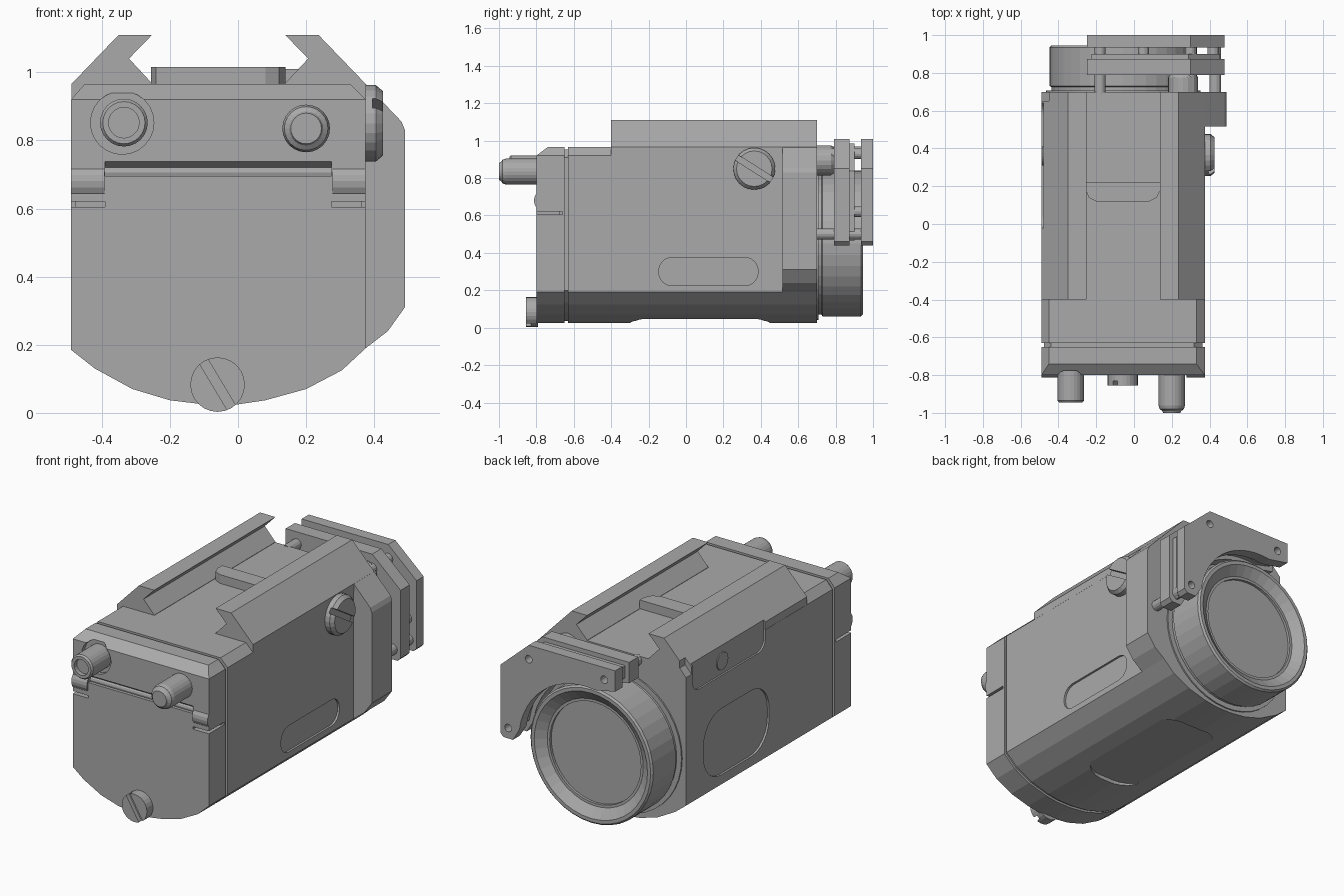
import bpy, bmesh, math
from mathutils import Vector

if "Cube" in bpy.data.objects:
    bpy.data.objects.remove(bpy.data.objects["Cube"], do_unlink=True)

GREY = (0.4, 0.4, 0.4, 1.0)
mat = bpy.data.materials.new("housing grey")
mat.diffuse_color = GREY
mat.use_nodes = True
mat.node_tree.nodes["Principled BSDF"].inputs["Base Color"].default_value = GREY


def place(axis, u, v, t):
    return {"X": (t, u, v), "Y": (u, t, v), "Z": (u, v, t)}[axis]


def finish(name, bm):
    bmesh.ops.recalc_face_normals(bm, faces=bm.faces)
    me = bpy.data.meshes.new(name)
    bm.to_mesh(me)
    bm.free()
    ob = bpy.data.objects.new(name, me)
    bpy.context.collection.objects.link(ob)
    me.materials.append(mat)
    return ob


def prism(name, pts, axis, a, b):
    """Extrude a closed 2D outline along an axis from a to b."""
    bm = bmesh.new()
    ends = [[bm.verts.new(place(axis, u, v, t)) for u, v in pts] for t in (a, b)]
    n = len(pts)
    bm.faces.new(ends[0])
    bm.faces.new(ends[1])
    for i in range(n):
        j = (i + 1) % n
        bm.faces.new((ends[0][i], ends[0][j], ends[1][j], ends[1][i]))
    return finish(name, bm)


def lathe(name, cu, cv, axis, profile, n=24):
    """Turn (radius, position) steps round an axis and cap both ends."""
    bm = bmesh.new()
    rings = []
    for r, t in profile:
        rings.append([bm.verts.new(place(axis, cu + r * math.cos(k * math.tau / n),
                                         cv + r * math.sin(k * math.tau / n), t)) for k in range(n)])
    bm.faces.new(rings[0])
    bm.faces.new(rings[-1])
    for p, q in zip(rings, rings[1:]):
        for k in range(n):
            m = (k + 1) % n
            bm.faces.new((p[k], p[m], q[m], q[k]))
    return finish(name, bm)


def rect(u0, u1, v0, v1):
    return [(u0, v0), (u1, v0), (u1, v1), (u0, v1)]


def rounded(u0, u1, v0, v1, r, steps=6):
    pts = []
    for q, (cu, cv) in enumerate([(u1 - r, v1 - r), (u0 + r, v1 - r), (u0 + r, v0 + r), (u1 - r, v0 + r)]):
        for k in range(steps + 1):
            a = (q + k / steps) * math.pi / 2
            pts.append((cu + r * math.cos(a), cv + r * math.sin(a)))
    return pts


def slot(cu, cv, du, dv, half):
    """Long thin rectangle through a centre along (du, dv)."""
    d = Vector((du, dv)).normalized()
    s = Vector((-d.y, d.x)) * half
    c, d = Vector((cu, cv)), d * 0.2
    return [tuple(p) for p in (c + d + s, c - d + s, c - d - s, c + d - s)]


def cut(ob, *cutters):
    for c in cutters:
        mod = ob.modifiers.new("cut", "BOOLEAN")
        mod.operation, mod.solver, mod.object = "DIFFERENCE", "EXACT", c
        with bpy.context.temp_override(object=ob, active_object=ob):
            bpy.ops.object.modifier_apply(modifier=mod.name)
        bpy.data.objects.remove(c, do_unlink=True)
    return ob


L, R, MID = -0.49, 0.375, -0.057
# Housing section: flat sides, shallow round belly, chamfered top corners
belly = [(L, 0.185), (-0.42, 0.13), (-0.31, 0.07), (-0.2, 0.037), (-0.1, 0.025),
         (0.0, 0.025), (0.08, 0.037), (0.2, 0.07), (0.305, 0.125), (R, 0.19)]
section = belly + [(R, 0.92), (0.33, 0.965), (-0.45, 0.965), (L, 0.92)]
inner = [(MID + (x - MID) * 0.97, 0.5 + (z - 0.5) * 0.975) for x, z in section]

# Main housing with shallow pockets in both sides and the belly
body = prism("housing", section, "Y", -0.63, 0.70)
cut(body,
    prism("c", rounded(-0.145, 0.385, 0.225, 0.375, 0.07), "X", R - 0.012, 0.6),
    prism("c", rounded(-0.055, 0.54, 0.24, 0.62, 0.16), "X", -0.7, L + 0.012),
    prism("c", rounded(-0.26, 0.14, -0.30, 0.45, 0.15), "Z", -0.1, 0.047),
    prism("c", rounded(-0.02, 0.64, 0.81, 1.2, 0.06), "X", -0.7, L + 0.01))
prism("seam_core", inner, "Y", -0.68, -0.6)

# Front cap: sloped top edge, hinge groove, side slits and knob seat
cap = prism("front_cap", section, "Y", -0.80, -0.65)
cut(cap,
    prism("c", [(-0.84, 0.89), (-0.70, 0.995), (-0.84, 1.1)], "X", -1, 1),
    prism("c", [(-0.9, 0.695), (-0.775, 0.695), (-0.775, 0.72), (-0.81, 0.745), (-0.9, 0.745)],
          "X", -0.39, 0.275),
    prism("c", rect(-0.9, -0.66, 0.605, 0.62), "X", 0.275, 0.6),
    prism("c", rect(-0.9, -0.66, 0.605, 0.62), "X", -0.6, -0.39),
    lathe("c", -0.34, 0.852, "Y", [(0.093, -0.9), (0.093, -0.775)]))

# Hinge lugs and the pin between them
for side, x0 in (("left", 0.277), ("right", L)):
    lathe(side + "_hinge_lug", -0.755, 0.68, "X", [(0.058, x0), (0.058, x0 + 0.098)], 20)
lathe("hinge_pin", -0.765, 0.705, "X", [(0.02, -0.4), (0.02, 0.285)], 12)

# Accessory rails, one mirrored from the other about the housing middle
for side, s in (("left", 1), ("right", -1)):
    outline = [(0.4325, 0.92), (0.4325, 0.965), (0.293, 1.11), (0.195, 1.11),
               (0.263, 1.04), (0.195, 0.967), (0.195, 0.955), (0.38, 0.955)]
    rail = prism(side + "_rail", [(MID + s * x, z) for x, z in outline], "Y", -0.40, 0.70)
    if s < 0:
        cut(rail, prism("c", rect(-0.7, -0.45, 0.65, 0.9), "Z", 0.9, 1.2),
            prism("c", rect(-0.02, 0.64, 0.8, 1.2), "X", -0.7, L + 0.01))

# Cross stop between the rails, with rounded front corners
stop = [(-0.255, 0.22), (-0.255, 0.18), (-0.24, 0.14), (-0.2, 0.12),
        (0.08, 0.12), (0.12, 0.14), (0.14, 0.18), (0.14, 0.22)]
prism("cross_stop", stop, "Z", 0.95, 1.015)

# Rear side block
block = [(0.3, 0.15), (R, 0.19), (0.44, 0.24), (0.49, 0.31), (0.49, 0.83), (0.48, 0.855), (R, 0.965), (0.3, 0.9)]
prism("rear_side_block", block, "Y", 0.515, 0.70)

# Lens barrel with dished rim and flat glass
CZ = 0.45
lathe("barrel_collar", MID, CZ, "Y", [(0.41, 0.69), (0.41, 0.708)], 40)
lathe("lens_barrel", MID, CZ, "Y",
      [(0.38, 0.69), (0.38, 0.725), (0.39, 0.73), (0.39, 0.935), (0.38, 0.945), (0.36, 0.945),
       (0.305, 0.905), (0.29, 0.905), (0.29, 0.89)], 40)


# Rear clamp: stacked bracket plates curving round the barrel
def bracket(inset):
    arc = [(MID + (0.42 + inset) * math.cos(math.radians(a)), CZ + (0.42 + inset) * math.sin(math.radians(a)))
           for a in range(8, 106, 7)]
    i = inset
    return [(-0.25 + i, 0.89 + i), (-0.25 + i, 1.01 - i), (0.3 - i / 2, 1.01 - i), (0.48 - i, 0.85 - i / 2),
            (0.48 - i, 0.46 + i), (0.46 - i, 0.44 + i), (0.40 + i, 0.44 + i)] + arc


pins = [(0.30, 0.93), (-0.18, 0.94), (0.43, 0.5)]
for name, y0, y1, inset in (("inner", 0.79, 0.873, 0), ("middle", 0.873, 0.9, 0.025), ("outer", 0.935, 1.0, 0)):
    plate = prism(name + "_clamp_plate", bracket(inset), "Y", y0, y1)
    if name == "outer":
        cut(plate, *[lathe("c", x, z, "Y", [(0.022, 0.9), (0.022, 1.1)], 14) for x, z in pins])
for x, z in pins:
    lathe("clamp_pin", x, z, "Y", [(0.03, 0.69), (0.03, 0.95)], 14)
for x, z in ((0.42, 0.62), (0.05, 0.94)):
    lathe("clamp_spacer", x, z, "Y", [(0.03, 0.88), (0.03, 0.95)], 14)
lathe("clamp_standoff", 0.26, 0.895, "Y", [(0.08, 0.69), (0.08, 0.775), (0.07, 0.79)], 20)

# Front plug with a hollow end
plug = lathe("front_plug", -0.335, 0.852, "Y", [(0.07, -0.77), (0.07, -0.935), (0.062, -0.945)])
cut(plug, lathe("c", -0.335, 0.852, "Y", [(0.045, -1), (0.045, -0.92)], 20))

# Front button with a rounded tip
lathe("front_button", 0.2, 0.835, "Y",
      [(0.07, -0.78), (0.07, -0.96), (0.064, -0.98), (0.05, -0.99), (0.045, -1.0)])

# Slotted screws on the front and the left side, plain screw on the right
screw = lathe("front_screw", -0.06, 0.083, "Y", [(0.08, -0.79), (0.08, -0.855)])
cut(screw, prism("c", slot(-0.06, 0.083, 0.09, -0.15, 0.014), "Y", -0.9, -0.83))
knob = lathe("side_screw", 0.365, 0.85, "X", [(0.112, 0.36), (0.112, 0.405), (0.095, 0.425)])
cut(knob, prism("c", slot(0.365, 0.85, 0.19, -0.12, 0.016), "X", 0.395, 0.5))
lathe("right_screw", 0.36, 0.885, "X", [(0.05, -0.486), (0.05, -0.47)], 20)
